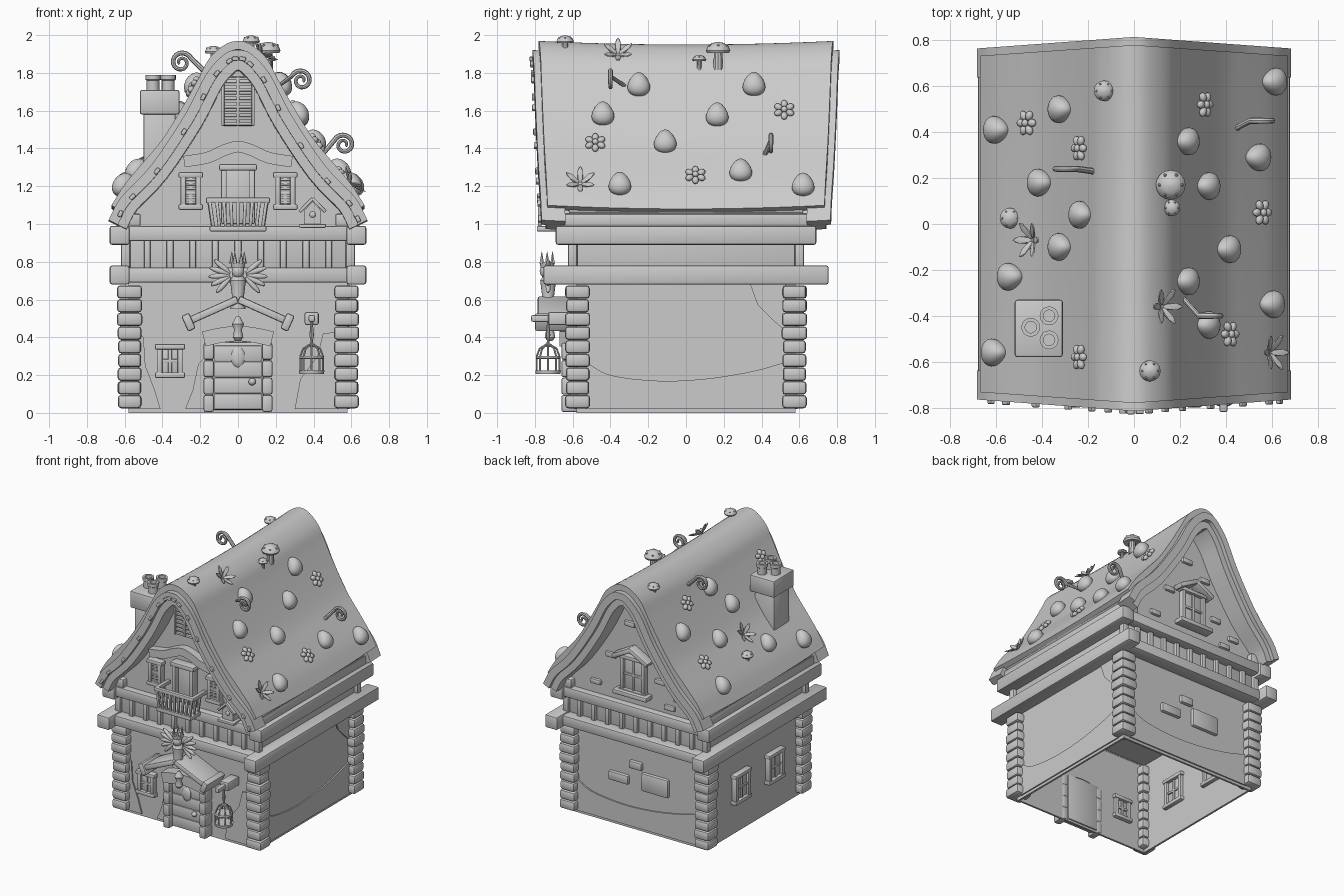
import bpy, bmesh, math, random
from mathutils import Matrix, Vector

random.seed(4)
if "Cube" in bpy.data.objects:
    bpy.data.objects.remove(bpy.data.objects["Cube"])

GREY = (0.6, 0.6, 0.6, 1)
grey = bpy.data.materials.new("plain_grey")
grey.use_nodes = True
grey.diffuse_color = GREY
for node in grey.node_tree.nodes:
    if node.type == 'BSDF_PRINCIPLED':
        node.inputs["Base Color"].default_value = GREY

move = Matrix.Translation
def turned(k):
    return Matrix.Rotation(k * math.pi / 2, 4, 'Z')
def scaled(*s):
    return Matrix.Diagonal((*s, 1))

# ---------- helpers ----------
def finish(name, bm, m=Matrix()):
    bmesh.ops.transform(bm, matrix=m, verts=bm.verts)
    bmesh.ops.recalc_face_normals(bm, faces=bm.faces)
    mesh = bpy.data.meshes.new(name)
    bm.to_mesh(mesh)
    bm.free()
    mesh.materials.append(grey)
    mesh.shade_smooth()
    mesh.set_sharp_from_angle(angle=math.radians(35))
    bpy.context.scene.collection.objects.link(bpy.data.objects.new(name, mesh))

def box(name, c, s, rot=0, turn=0, bevel=0.012):
    bm = bmesh.new()
    bmesh.ops.create_cube(bm, size=1, matrix=scaled(*s))
    bmesh.ops.bevel(bm, geom=bm.edges[:], offset=min(bevel, 0.25 * min(s)), segments=2,
                    profile=0.5, affect='EDGES')
    finish(name, bm, turned(turn) @ move(c) @ Matrix.Rotation(rot, 4, 'Y'))

def balls(name, mats, m=Matrix(), sub=2):
    bm = bmesh.new()
    for b in mats:
        bmesh.ops.create_icosphere(bm, subdivisions=sub, radius=1, matrix=b)
    finish(name, bm, m)

def loft(name, loops, m=Matrix(), caps=True):
    bm = bmesh.new()
    rows = [[bm.verts.new(p) for p in loop] for loop in loops]
    for a, b in zip(rows, rows[1:]):
        for i in range(len(a)):
            bm.faces.new((a[i - 1], a[i], b[i], b[i - 1]))
    if caps:
        bm.faces.new(rows[0])
        bm.faces.new(rows[-1][::-1])
    finish(name, bm, m)

def plate(name, outline, depth_in, depth_out, turn=0):
    loft(name, [[(u, -d, v) for u, v in outline] for d in (depth_in, depth_out)], turned(turn))

def lathe(name, profile, m=Matrix(), n=16):
    ring = [2 * math.pi * k / n for k in range(n)]
    loft(name, [[(r * math.cos(a), r * math.sin(a), z) for a in ring] for r, z in profile], m)

def tube(name, path, radius, m=Matrix(), tip=1.0):
    path, side, loops = [Vector(p) for p in path], Vector((0, 1, 0)), []
    for i, p in enumerate(path):
        d = (path[min(i + 1, len(path) - 1)] - path[max(i - 1, 0)]).normalized()
        r = radius * (1 + (tip - 1) * i / len(path))
        loops.append([p + r * (math.cos(a) * side + math.sin(a) * d.cross(side))
                      for a in (k * math.pi / 4 for k in range(8))])
    loft(name, loops, m)

def smooth(points, n=4):
    p = [Vector(q) for q in points]
    p = [2 * p[0] - p[1]] + p + [2 * p[-1] - p[-2]]
    out = []
    for a, b, c, d in zip(p, p[1:], p[2:], p[3:]):
        for t in (k / n for k in range(n)):
            out.append(0.5 * (2 * b + (c - a) * t + (2 * a - 5 * b + 4 * c - d) * t * t
                              + (3 * b - a - 3 * c + d) * t ** 3))
    return out + [p[-2]]

def mirrored(half):
    return [(-x, z) for x, z in half[:0:-1]] + half

def offset(curve, t):
    out = []
    for i, p in enumerate(curve):
        d = (curve[min(i + 1, len(curve) - 1)] - curve[max(i - 1, 0)]).normalized()
        out.append(p + t * Vector((d.y, -d.x)))
    return out

def band(name, curve, t0, t1, ys, taper=0.09, sag=0.02):
    section = offset(curve, t0) + offset(curve, t1)[::-1]
    loft(name, [[(p.x, y * (1 - taper * abs(p.x)), p.y + sag * (y / 0.8) ** 2)
                 for p in section] for y in ys])

def window(name, u, v, w, h, wall, turn=0):
    y = -wall
    box(name + "_pane", (u, y, v), (w, 0.04, h), 0, turn)
    for s in (-1, 1):
        box(name + "_side", (u + s * w / 2, y, v), (0.03, 0.08, h), 0, turn)
        box(name + "_rail", (u, y, v + s * h / 2), (w + 0.05, 0.09, 0.03), 0, turn)
    box(name + "_mullion", (u, y, v), (0.02, 0.06, h), 0, turn)
    box(name + "_crossbar", (u, y, v), (w, 0.06, 0.018), 0, turn)

# ---------- lower storey: hollow shell, corner stones, worn plaster ----------
def square(r, z):
    return [(r, r, z), (-r, r, z), (-r, -r, z), (r, -r, z)]
loft("lower_walls", [square(0.565, 0.7), square(0.565, 0), square(0.58, 0), square(0.58, 0.74)])
for sx in (-1, 1):
    for sy in (-1, 1):
        for i in range(9):
            w = 0.128 + random.uniform(-0.008, 0.008)
            box("corner_stone", (sx * 0.574, sy * 0.574, 0.06 + 0.0725 * i), (w, w, 0.071),
                bevel=0.018)
        box("corner_post", (sx * 0.595, sy * 0.6, 0.84), (0.05, 0.05, 0.16))
wave = smooth([(-0.53, 0.27), (-0.4, 0.2), (-0.15, 0.17), (0.1, 0.18), (0.35, 0.22), (0.53, 0.27)])
low = [(0.53, 0.02), (-0.53, 0.02)]
plate("side_worn_plaster", [*wave, *low], 0.57, 0.59, 1)
plate("side_corner_plaster", [(0.34, 0.68), (0.38, 0.57), (0.46, 0.49), (0.53, 0.43), (0.53, 0.68)],
      0.57, 0.59, 1)
plate("back_worn_plaster", [*wave, *low], 0.57, 0.59, 2)
plate("front_plaster_left", [(-0.53, 0.43), (-0.5, 0.4), (-0.49, 0.25), (-0.44, 0.12), (-0.41, 0.02),
                             (-0.53, 0.02)], 0.57, 0.59)
plate("front_plaster_middle", [(-0.17, 0.3), (-0.21, 0.26), (-0.24, 0.12), (-0.28, 0.02),
                               (-0.17, 0.02)], 0.57, 0.59)
plate("front_plaster_right", [(0.53, 0.43), (0.45, 0.42), (0.42, 0.3), (0.33, 0.18), (0.3, 0.02),
                              (0.53, 0.02)], 0.57, 0.59)
for u, v, w, h in ((-0.16, 0.37, 0.17, 0.07), (-0.015, 0.5, 0.11, 0.06), (0.15, 0.39, 0.23, 0.14)):
    box("back_wall_brick", (u, -0.58, v), (w, 0.05, h), 0, 2)
for u in (-0.18, 0.23):
    window("side_window", u, 0.35, 0.15, 0.2, 0.58, 3)
window("front_window", -0.36, 0.275, 0.11, 0.15, 0.58)

# ---------- timber bands ----------
box("upper_walls", (0, 0, 0.88), (1.18, 1.2, 0.34))
for s in (-1, 1):
    box("lower_side_beam", (s * 0.627, 0, 0.73), (0.105, 1.51, 0.1))
    box("upper_side_beam", (s * 0.627, 0, 0.94), (0.105, 1.38, 0.1))
    box("eave_beam", (s * 0.58, 0, 1.02), (0.13, 1.33, 0.07))
    box("lower_cross_beam", (0, s * 0.62, 0.73), (1.2, 0.12, 0.08))
    box("upper_cross_beam", (0, s * 0.62, 0.95), (1.2, 0.1, 0.08))
    for k in range(-4, 5):
        box("band_stud", (k * 0.12, s * 0.605, 0.84), (0.036, 0.04, 0.16))

# ---------- roof, gables and bargeboards ----------
ROOF = smooth(mirrored([(0, 1.95), (0.07, 1.93), (0.15, 1.86), (0.21, 1.75), (0.3, 1.59),
                        (0.4, 1.43), (0.5, 1.31), (0.6, 1.19), (0.67, 1.08)]))
TRIM = smooth(mirrored([(0, 1.9), (0.07, 1.88), (0.17, 1.77), (0.28, 1.56), (0.46, 1.29),
                        (0.62, 1.12), (0.685, 1.0)]))
band("roof", ROOF, 0, 0.045, [k * 0.13 for k in range(-6, 7)])
gable = [(p.x, p.y) for p in offset(ROOF, 0.03)] + [(0.58, 0.97), (-0.58, 0.97)]
plate("gable_walls", gable, -0.62, 0.62)
for s in (-1, 1):
    band("bargeboard_outer", TRIM, 0, 0.055, [s * 0.68, s * 0.815])
    band("bargeboard_inner", TRIM, 0.05, 0.105, [s * 0.61, s * 0.785])
mid = offset(TRIM, 0.04)
for i in range(2, len(mid) - 1, 3):
    p, d = mid[i], mid[i + 1] - mid[i - 1]
    box("bargeboard_peg", (p.x, -0.815 * (1 - 0.09 * abs(p.x)), p.y + 0.015), (0.035, 0.03, 0.022),
        -math.atan2(d.y, d.x))

# ---------- front gable: vent, arched beam, balcony, shutters, birdhouse ----------
box("vent_panel", (0, -0.62, 1.65), (0.16, 0.03, 0.26))
for u in (-0.08, 0, 0.08):
    box("vent_post", (u, -0.635, 1.65), (0.016, 0.05, 0.26))
for k in range(9):
    box("vent_slat", (0, -0.64, 1.53 + 0.03 * k), (0.15, 0.03, 0.016))
band("arched_beam", smooth(mirrored([(0, 1.44), (0.08, 1.42), (0.17, 1.38), (0.29, 1.36)])),
     0, 0.06, [-0.6, -0.68], 0, 0)
box("balcony_door", (0, -0.62, 1.15), (0.14, 0.04, 0.3))
box("balcony_lintel", (0, -0.65, 1.3), (0.2, 0.08, 0.035))
box("balcony_floor", (0, -0.7, 0.975), (0.3, 0.18, 0.03))
box("balcony_front_rail", (0, -0.775, 1.125), (0.34, 0.03, 0.03))
for s in (-1, 1):
    box("balcony_door_post", (s * 0.075, -0.65, 1.15), (0.03, 0.06, 0.3))
    box("balcony_side_rail", (s * 0.155, -0.7, 1.125), (0.03, 0.17, 0.03))
    for y in (-0.73, -0.68):
        box("balcony_side_baluster", (s * 0.145, y, 1.05), (0.015, 0.015, 0.14), s * 0.15)
    window("shuttered_window", s * 0.25, 1.175, 0.08, 0.17, 0.625)
    for k in range(6):
        box("shutter_slat", (s * 0.25, -0.65, 1.115 + 0.024 * k), (0.07, 0.02, 0.013))
for k in range(-4, 5):
    box("balcony_baluster", (k * 0.035, -0.775, 1.05), (0.018, 0.018, 0.15), k * 0.035)
plate("birdhouse_body", [(0.35, 0.99), (0.44, 0.99), (0.44, 1.07), (0.395, 1.12), (0.35, 1.07)],
      0.6, 0.69)
box("birdhouse_base", (0.395, -0.67, 0.99), (0.14, 0.1, 0.02))
balls("birdhouse_hole", [move((0.395, -0.69, 1.05)) @ scaled(0.017, 0.008, 0.017)])
for s in (-1, 1):
    box("birdhouse_roof", (0.395 + s * 0.034, -0.66, 1.1), (0.1, 0.11, 0.018), s * 0.8)

# ---------- back gable: peaked window and bricks ----------
window("back_gable_window", 0, 1.22, 0.18, 0.26, 0.62, 2)
box("back_window_sill", (0, -0.65, 1.08), (0.29, 0.09, 0.035), 0, 2)
for s in (-1, 1):
    box("back_window_hood", (s * 0.07, -0.65, 1.39), (0.18, 0.09, 0.035), s * 0.5, 2)
for u, v in ((-0.2, 1.32), (0.22, 1.22), (-0.33, 1.08), (0.3, 1.04), (0.12, 1.5), (-0.04, 1.6), (0.38, 1.12)):
    box("back_gable_brick", (u, -0.62, v), (0.09, 0.04, 0.04), 0, 2)

# ---------- doorway, porch roof and winged figure ----------
box("door", (0, -0.585, 0.195), (0.27, 0.06, 0.36))
for k in range(4):
    box("door_plank", (0, -0.615, 0.06 + 0.085 * k), (0.25, 0.02, 0.083), bevel=0.006)
balls("door_window", [move((0, -0.625, 0.295)) @ scaled(0.038, 0.015, 0.055)])
balls("door_knob", [move((0.075, -0.64, 0.165)) @ scaled(0.02, 0.02, 0.02)])
for s in (-1, 1):
    for k in range(4):
        box("door_jamb_stone", (s * 0.155, -0.61, 0.05 + 0.092 * k), (0.055, 0.1, 0.09))
    box("porch_slab", (s * 0.14, -0.68, 0.54), (0.3, 0.21, 0.04), s * 0.42)
    box("porch_end_block", (s * 0.262, -0.69, 0.48), (0.045, 0.22, 0.09), s * 0.42)
    root, feathers = Vector((s * 0.03, -0.73, 0.73)), []
    for k in range(5):
        a = math.radians(40 - 22 * k)
        b = a if s > 0 else math.pi - a
        feathers.append(move(root + 0.07 * Vector((math.cos(b), 0, math.sin(b))))
                        @ Matrix.Rotation(-b, 4, 'Y') @ scaled(0.06, 0.014, 0.015))
    balls("figure_wing", feathers)
band("door_lintel", smooth(mirrored([(0, 0.46), (0.1, 0.45), (0.19, 0.43)])), 0, 0.08,
     [-0.56, -0.67], 0, 0)
lathe("figure_body", [(0.04, 0.55), (0.032, 0.62), (0.042, 0.7), (0.025, 0.73)], move((0, -0.73, 0)))
balls("figure_head", [move((0, -0.74, 0.75)) @ scaled(0.035, 0.035, 0.04)])
lathe("crown_band", [(0.035, 0.77), (0.04, 0.8)], move((0, -0.735, 0)))
for k in range(6):
    spin = move((0, -0.735, 0)) @ Matrix.Rotation(k * math.pi / 3, 4, 'Z')
    lathe("crown_spike", [(0.014, 0.79), (0.001, 0.855)], spin @ move((0.033, 0, 0)), 6)
lathe("door_lamp", [(0.012, 0.38), (0.028, 0.4), (0.02, 0.44), (0.032, 0.47), (0.01, 0.51)],
      move((0, -0.72, 0)))

# ---------- hanging cage ----------
hang = move((0.39, -0.73, 0))
box("cage_bracket", (0.39, -0.7, 0.5), (0.035, 0.24, 0.035))
box("cage_bracket_block", (0.39, -0.66, 0.5), (0.075, 0.14, 0.07))
lathe("cage_floor", [(0.065, 0.205), (0.068, 0.225)], hang)
lathe("cage_hoop", [(0.062, 0.285), (0.066, 0.29), (0.062, 0.3)], hang)
lathe("cage_chain", [(0.012, 0.35), (0.006, 0.38), (0.012, 0.41), (0.006, 0.48)], hang, 8)
for k in range(8):
    tube("cage_bar", [(0.06, 0, 0.21), (0.06, 0, 0.3), (0.045, 0, 0.34), (0.005, 0, 0.365)], 0.005,
         hang @ Matrix.Rotation(k * math.pi / 4, 4, 'Z'))

# ---------- chimney ----------
box("chimney_shaft", (-0.415, -0.455, 1.38), (0.17, 0.19, 0.46))
box("chimney_cap", (-0.415, -0.455, 1.645), (0.21, 0.25, 0.13))
for x, y in ((-0.37, -0.4), (-0.45, -0.45), (-0.37, -0.505)):
    lathe("chimney_pot", [(0.034, 1.7), (0.034, 1.76), (0.041, 1.765), (0.041, 1.79), (0.025, 1.79),
                          (0.025, 1.72)], move((x, y, 0)))

# ---------- roof growths ----------
def on_roof(x, y):
    for a, b in zip(ROOF, ROOF[1:]):
        if a.x <= x <= b.x:
            z = a.y + (b.y - a.y) * (x - a.x) / (b.x - a.x) + 0.02 * (y / 0.8) ** 2
            t = Vector((b.x - a.x, 0, b.y - a.y)).normalized()
            n = Vector((-t.z, 0, t.x))
            return move((x, y, z)) @ Matrix((t, n.cross(t), n)).transposed().to_4x4()

for x, y in ((-0.31, 0.5), (-0.59, 0.41), (-0.4, 0.18), (-0.22, 0.04), (-0.31, -0.1), (-0.53, -0.23),
             (-0.6, -0.56), (0.6, 0.62), (0.22, 0.36), (0.53, 0.29), (0.31, 0.165), (0.4, -0.11),
             (0.22, -0.25), (0.59, -0.35), (0.31, -0.44)):
    bm = bmesh.new()
    bmesh.ops.create_icosphere(bm, subdivisions=3, radius=1)
    for v in bm.verts:
        v.co.y *= 1 + 0.3 * v.co.x * math.copysign(1, x)
    finish("roof_pebble", bm, on_roof(x, y) @ move((0, 0, 0.012)) @ scaled(0.068, 0.058, 0.052))

for x, y in ((-0.46, 0.44), (-0.23, 0.33), (-0.23, -0.58), (0.3, 0.52), (0.55, 0.05), (0.41, -0.48)):
    petals = [Matrix.Rotation(k * math.pi / 3, 4, 'Z') @ move((0.036, 0, 0.012))
              @ scaled(0.023, 0.018, 0.016) for k in range(6)]
    balls("roof_flower", petals + [move((0, 0, 0.02)) @ scaled(0.017, 0.017, 0.014)], on_roof(x, y))

for x, y in ((-0.44, -0.07), (0.12, -0.36), (0.59, -0.56)):
    leaves = [Matrix.Rotation(k * math.pi / 3, 4, 'Z') @ Matrix.Rotation(-0.45, 4, 'Y')
              @ move((0.052, 0, 0)) @ scaled(0.05, 0.018, 0.007) for k in range(6)]
    balls("roof_lily", leaves, on_roof(x, y), 1)

for x, y, r, lift in ((-0.13, 0.58, 0.045, 0.01), (-0.54, 0.025, 0.045, 0.01), (0.16, 0.17, 0.065, 0.06),
                      (0.165, 0.07, 0.036, 0.025), (0.07, -0.64, 0.046, 0.015)):
    spot = move(on_roof(x, y).translation + Vector((0, 0, lift)))
    lathe("mushroom_stem", [(0.4 * r, -0.09), (0.35 * r, 0.3 * r)], spot, 10)
    lathe("mushroom_cap", [(0.35 * r, 0.1 * r), (0.9 * r, 0), (r, 0.2 * r), (0.85 * r, 0.55 * r),
                           (0.5 * r, 0.8 * r), (0.05 * r, 0.9 * r)], spot)
    balls("mushroom_spots", [Matrix.Rotation(k * 1.05, 4, 'Z') @ move((0.75 * r, 0, 0.6 * r))
                             @ scaled(*[0.13 * r] * 3) for k in range(6)], spot, 1)

for bx, by, cx, cy, cz in ((-0.18, 0.23, -0.3, 0.24, 1.855), (0.22, -0.33, 0.335, -0.4, 1.76),
                           (0.45, 0.42, 0.56, 0.45, 1.42)):
    s = math.copysign(1, bx)
    path = [on_roof(bx, by).translation]
    for k in range(28):
        a, r = math.pi - 0.4 - k * 0.36, 0.056 * (1 - k / 34)
        path.append((cx + s * r * math.cos(a), cy, cz + r * math.sin(a)))
    tube("roof_tendril", path, 0.014, tip=0.5)
